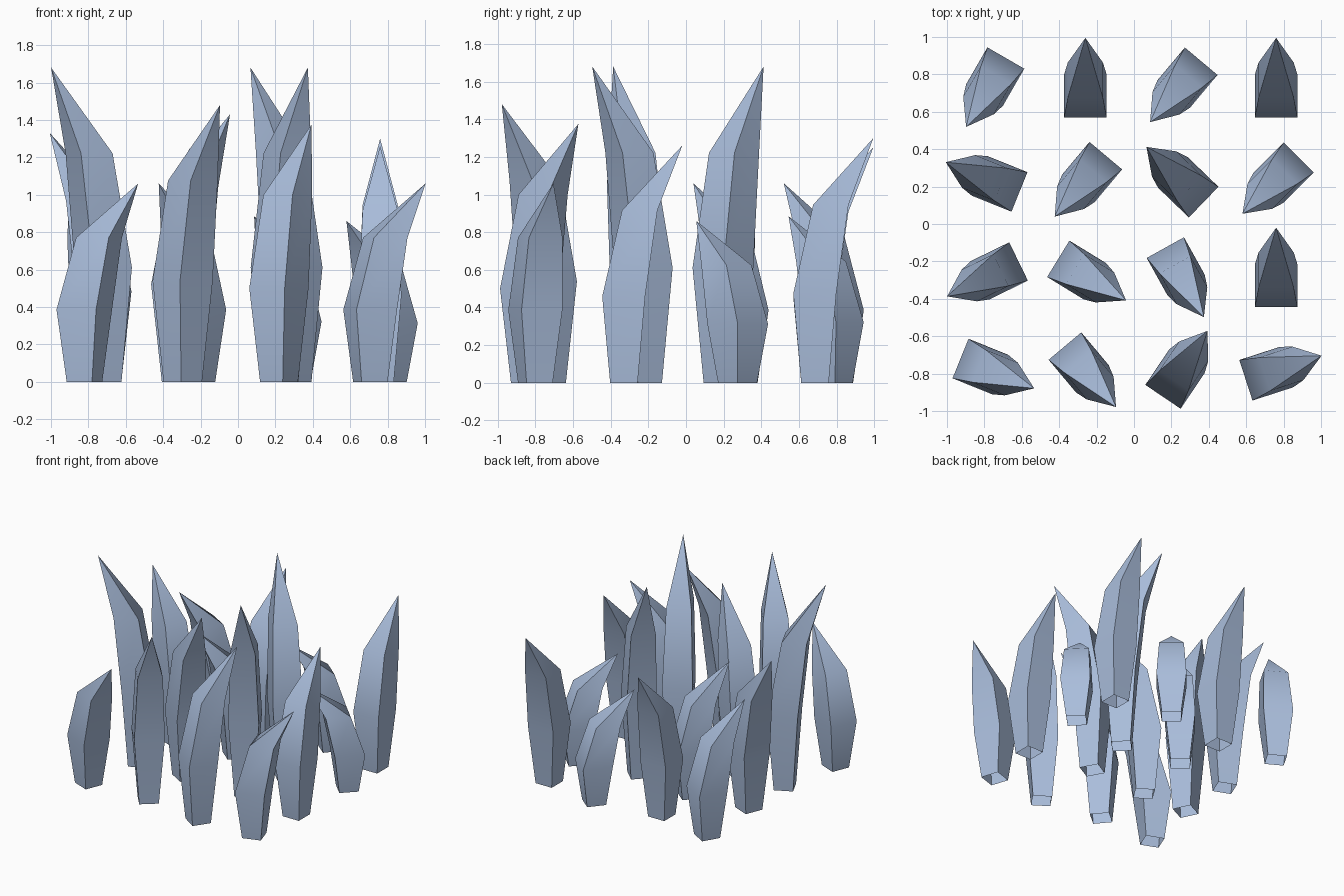
import bpy, bmesh, math

if "Cube" in bpy.data.objects:
    bpy.data.objects.remove(bpy.data.objects["Cube"])

# One flat colour
mat = bpy.data.materials.new("pale_steel_blue")
mat.diffuse_color = (0.40, 0.51, 0.71, 1)
mat.use_nodes = True
mat.node_tree.nodes["Principled BSDF"].inputs["Base Color"].default_value = mat.diffuse_color

# Square rings up the blade: height ratio, half width, forward shift from pivot
RINGS = [(0.0, 0.073, -0.055), (0.364, 0.114, -0.056), (0.727, 0.094, 0.029)]
TIP = 0.255

# Planting grid, each blade as (heading in degrees, height)
COLS = [-0.77, -0.26, 0.25, 0.76]
ROWS = [0.74, 0.235, -0.275, -0.783]
BLADES = [
    [(240, 1.06), (90, 1.25), (230, 0.885), (90, 1.30)],
    [(158, 1.33), (230, 1.06), (136, 1.68), (225, 0.86)],
    [(206, 1.68), (328.5, 1.43), (299, 1.68), (90, 1.26)],
    [(338, 1.06), (310, 1.48), (56, 1.375), (18, 1.06)],
]


def make_blade(name, x, y, heading, height):
    bm = bmesh.new()
    # four-sided tube, open at the bottom
    loops = []
    for t, h, c in RINGS:
        loops.append([bm.verts.new((c + a * h, b * h, t * height))
                      for a, b in ((-1, -1), (1, -1), (1, 1), (-1, 1))])
    for lo, hi in zip(loops, loops[1:]):
        for i in range(4):
            j = (i + 1) % 4
            bm.faces.new((lo[i], lo[j], hi[j], hi[i]))
    # leaning point
    tip = bm.verts.new((TIP, 0, height))
    for i in range(4):
        bm.faces.new((loops[-1][i], loops[-1][(i + 1) % 4], tip))
    me = bpy.data.meshes.new(name)
    bm.to_mesh(me)
    bm.free()
    me.materials.append(mat)
    ob = bpy.data.objects.new(name, me)
    ob.location = (x, y, 0)
    ob.rotation_euler.z = math.radians(heading)
    bpy.context.collection.objects.link(ob)
    return ob


blades = [make_blade(f"blade_{r + 1}_{c + 1}", COLS[c], ROWS[r], *BLADES[r][c])
          for r in range(4) for c in range(4)]

# Soft bend along each side, crisp corners
for ob in blades:
    ob.select_set(True)
bpy.context.view_layer.objects.active = blades[0]
bpy.ops.object.shade_smooth_by_angle(angle=math.radians(40))
